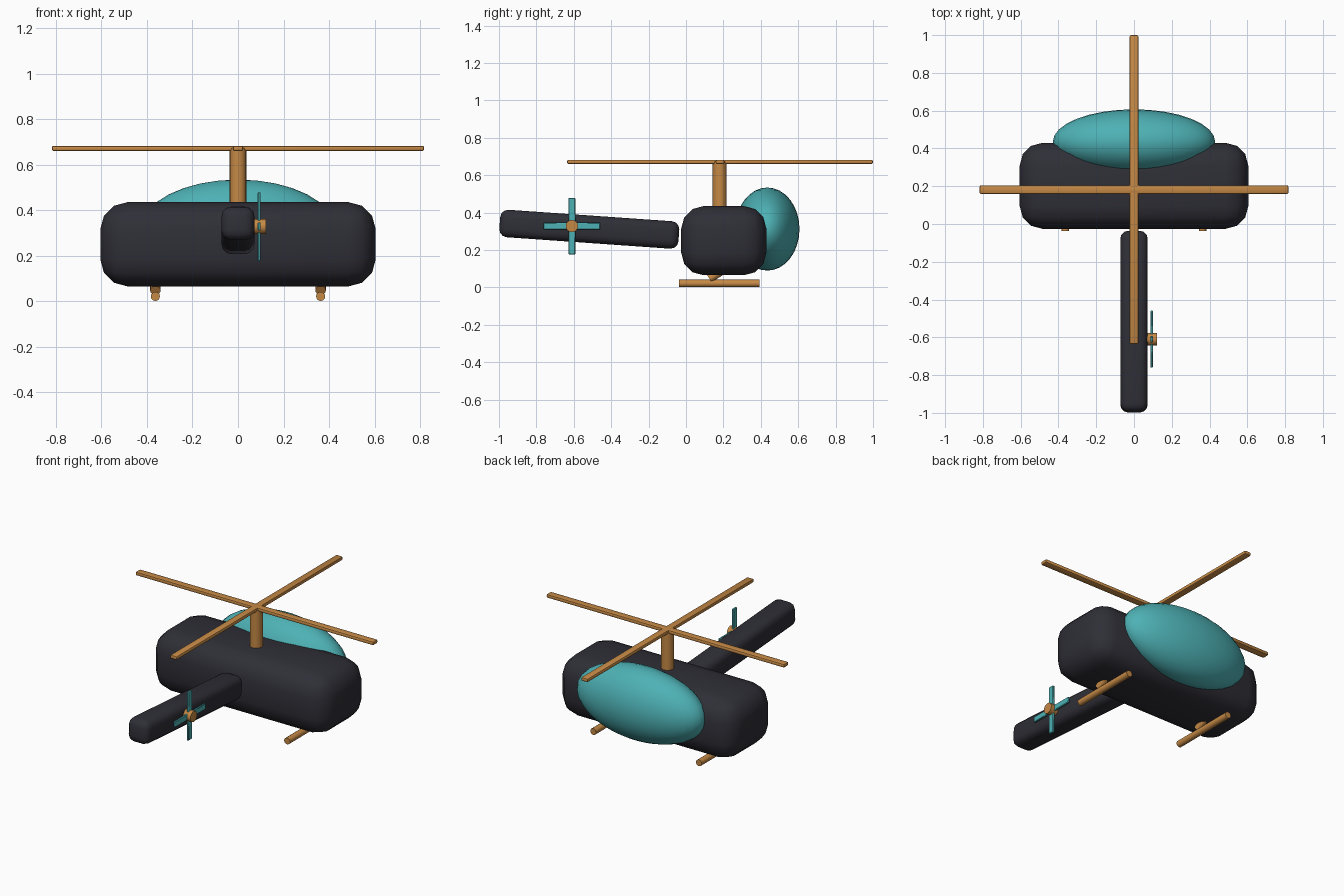
import bpy, math
from math import radians
from mathutils import Vector

if "Cube" in bpy.data.objects:
    bpy.data.objects.remove(bpy.data.objects["Cube"])


def material(name, rgb):
    m = bpy.data.materials.new(name)
    m.diffuse_color = (*rgb, 1)
    m.use_nodes = True
    m.node_tree.nodes["Principled BSDF"].inputs["Base Color"].default_value = m.diffuse_color
    return m


DARK = material("charcoal", (0.028, 0.028, 0.038))
TEAL = material("teal", (0.075, 0.44, 0.46))
WOOD = material("warm_wood", (0.56, 0.25, 0.06))


def finish(name, mat, angle=40):
    ob = bpy.context.object
    ob.name = name
    ob.data.materials.append(mat)
    bpy.ops.object.shade_smooth_by_angle(angle=radians(angle))
    return ob


def box(name, loc, size, mat, bevel=0.0, segments=3, rot=(0, 0, 0)):
    bpy.ops.mesh.primitive_cube_add(size=1, location=loc, rotation=rot)
    bpy.context.object.scale = size
    bpy.ops.object.transform_apply(location=False, rotation=False, scale=True)
    if bevel:
        mod = bpy.context.object.modifiers.new("round_edges", "BEVEL")
        mod.width = bevel
        mod.segments = segments
        mod.limit_method = 'NONE'
        bpy.ops.object.modifier_apply(modifier=mod.name)
    return finish(name, mat)


def rod(name, start, end, radius, mat, sides=16):
    a, b = Vector(start), Vector(end)
    bpy.ops.mesh.primitive_cylinder_add(
        vertices=sides, radius=radius, depth=(b - a).length, location=(a + b) / 2,
        rotation=(b - a).to_track_quat('Z', 'Y').to_euler())
    return finish(name, mat)


# Wide rounded cabin
box("cabin", (0, 0.202, 0.25), (1.21, 0.455, 0.37), DARK, 0.12)

# Bubble canopy
bpy.ops.mesh.primitive_uv_sphere_add(segments=32, ring_count=16, radius=1,
                                     location=(0, 0.435, 0.312))
bpy.context.object.scale = (0.43, 0.172, 0.222)
bpy.ops.object.transform_apply(location=False, rotation=False, scale=True)
finish("canopy", TEAL)

# Tail boom, rising away from the cabin
box("tail_boom", (0, -0.517, 0.311), (0.145, 0.96, 0.147), DARK, 0.042,
    rot=(radians(-4), 0, 0))

# Main rotor
rod("mast", (0, 0.18, 0.36), (0, 0.18, 0.672), 0.037, WOOD)
box("main_blade_across", (0, 0.182, 0.671), (1.635, 0.046, 0.023), WOOD, 0.008, 2)
box("main_blade_along", (0, 0.182, 0.671), (0.046, 1.635, 0.023), WOOD, 0.008, 2)

# Tail rotor on the side of the boom
rod("tail_rotor_hub", (0.06, -0.61, 0.328), (0.123, -0.61, 0.328), 0.033, WOOD)
box("tail_blade_upright", (0.093, -0.61, 0.328), (0.013, 0.036, 0.302), TEAL, 0.003, 1)
box("tail_blade_level", (0.093, -0.61, 0.328), (0.013, 0.302, 0.036), TEAL, 0.003, 1)

# Landing skids and their slanted struts
for side, x in (("left", -0.363), ("right", 0.363)):
    rod("skid_" + side, (x, -0.037, 0.021), (x, 0.392, 0.021), 0.02, WOOD)
    rod("strut_" + side, (x, 0.125, 0.047), (x, 0.27, 0.14), 0.023, WOOD)
